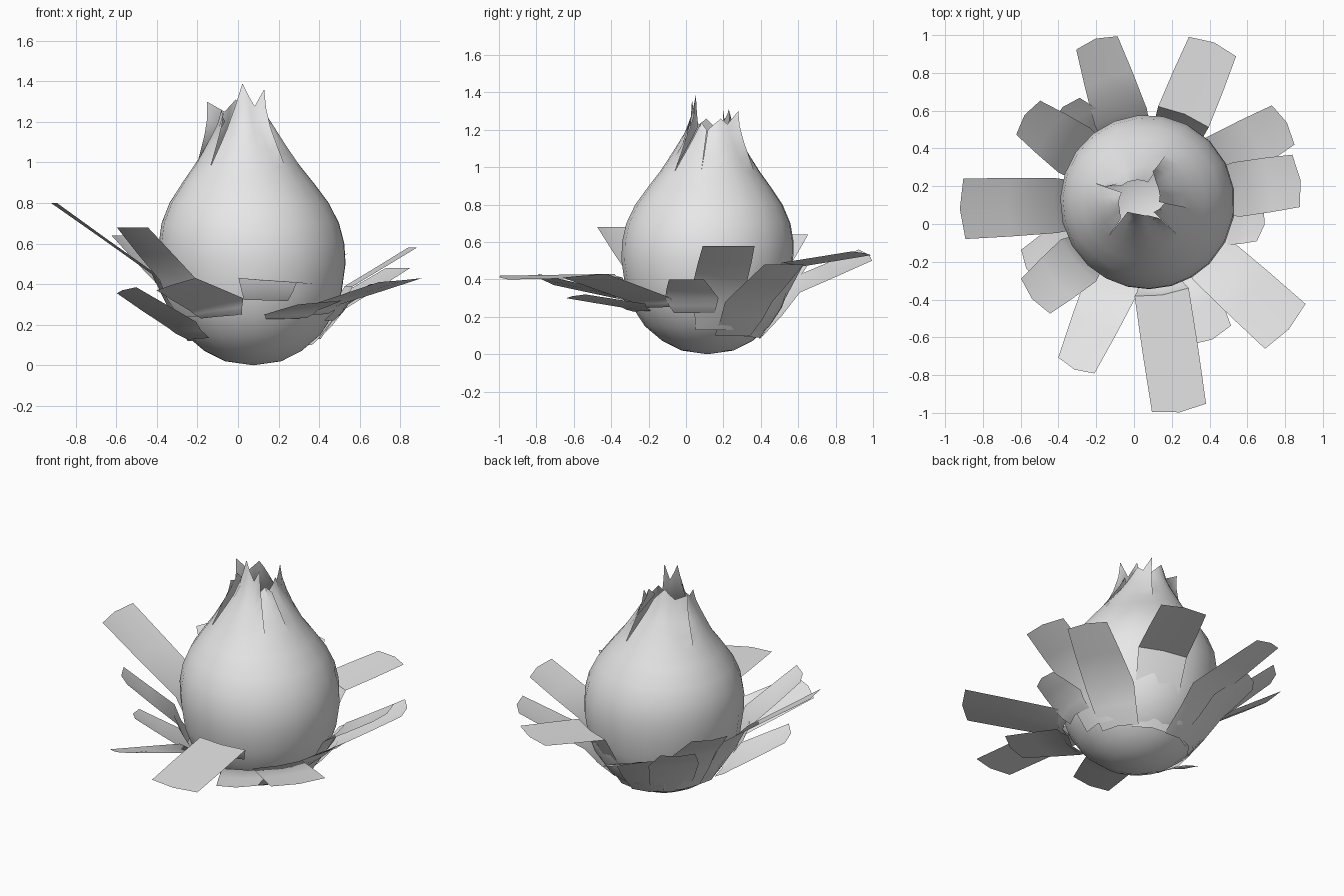
import bpy, bmesh, math
from mathutils import Vector

cube = bpy.data.objects.get("Cube")
if cube:
    bpy.data.objects.remove(cube, do_unlink=True)

grey = bpy.data.materials.new("plain_grey")
grey.use_nodes = True
grey.diffuse_color = (0.8, 0.8, 0.8, 1)
grey.node_tree.nodes["Principled BSDF"].inputs["Base Color"].default_value = (0.8, 0.8, 0.8, 1)

# Bulb profile as (height, radius)
PROFILE = [(0, 0), (0.02, 0.14), (0.07, 0.24), (0.15, 0.335), (0.25, 0.40),
           (0.36, 0.44), (0.5, 0.46), (0.6, 0.46), (0.7, 0.44), (0.8, 0.395),
           (0.9, 0.325), (0.98, 0.265), (1.1, 0.19), (1.2, 0.132), (1.3, 0.1), (1.4, 0.085)]
SPLIT = 0.98


def radius(z):
    for (z0, r0), (z1, r1) in zip(PROFILE, PROFILE[1:]):
        if z <= z1:
            return r0 + (r1 - r0) * (z - z0) / (z1 - z0)
    return PROFILE[-1][1]


def axis(z):
    """Centre line of the bulb, leaning slightly towards the top."""
    t = max(0, (z - 0.5) / 0.9)
    return Vector((0.075 - 0.055 * t, 0.115 + 0.025 * t, z))


def on_bulb(angle, z, offset=0.0):
    r = radius(z) + offset
    return axis(z) + Vector((r * math.cos(angle), r * math.sin(angle), 0))


def add_grid(bm, rows):
    rows = [[bm.verts.new(p) for p in row] for row in rows]
    for a, b in zip(rows, rows[1:]):
        for i in range(len(a) - 1):
            bm.faces.new((a[i], a[i + 1], b[i + 1], b[i]))


def finish(bm, name):
    mesh = bpy.data.meshes.new(name)
    bm.to_mesh(mesh)
    bm.free()
    obj = bpy.data.objects.new(name, mesh)
    bpy.context.collection.objects.link(obj)
    mesh.materials.append(grey)
    bpy.ops.object.select_all(action='DESELECT')
    obj.select_set(True)
    bpy.context.view_layer.objects.active = obj
    bpy.ops.object.shade_smooth_by_angle(angle=math.radians(50))


# Bulb: petals joined below the split, parting and curling above it
# Each petal: start angle, end angle, tip, start edge and end edge heights, end curl, columns
PETALS = [(-133, -45, 1.39, 1.22, 1.36, 0.06, 6), (-45, -10, 1.24, 1.2, 1.2, 0.0, 2),
          (-10, 63, 1.26, 1.2, 1.3, 0.06, 4), (63, 161, 1.31, 1.22, 1.3, 0.09, 6),
          (161, 227, 1.26, 1.2, 1.25, 0.03, 4)]
bm = bmesh.new()
for start, end, tip, start_top, end_top, curl, cols in PETALS:
    us = [2 * i / cols - 1 for i in range(cols + 1)]
    angles = [math.radians(start + (end - start) * (u + 1) / 2) for u in us]
    rows = [[on_bulb(a, z) for a in angles] for z, r in PROFILE if z <= SPLIT]
    for k in range(1, 5):
        t = k / 4
        row = []
        for u, a in zip(us, angles):
            edge = end_top if u == 1 else start_top
            top = tip - (tip - edge) * abs(u)
            # end edges curl outwards, start edges tuck inwards
            offset = curl * t if u == 1 else -0.03 * t * max(0, -u)
            row.append(on_bulb(a, SPLIT + (top - SPLIT) * t, offset))
        rows.append(row)
    add_grid(bm, rows)
bmesh.ops.remove_doubles(bm, verts=bm.verts, dist=0.0005)
bmesh.ops.dissolve_degenerate(bm, edges=bm.edges, dist=0.0005)
bmesh.ops.recalc_face_normals(bm, faces=bm.faces)
finish(bm, "bulb")

# Leaves: end x, end y, end z, end width, bend height, base height, twist
LEAVES = [
    ("left_long", -0.91, 0.08, 0.8, 0.32, 0.45, 0.12, 0.0),
    ("left_front", -0.53, -0.39, 0.68, 0.24, 0.42, 0.24, 0.0),
    ("left_low", -0.56, -0.23, 0.37, 0.2, 0.2, 0.13, 0.03),
    ("left_back", -0.57, 0.57, 0.64, 0.22, 0.4, 0.12, 0.0),
    ("back_short", -0.37, 0.61, 0.5, 0.2, 0.35, 0.1, 0.0),
    ("back_right", -0.2, 0.97, 0.53, 0.23, 0.36, 0.09, 0.06),
    ("back_left", 0.42, 0.95, 0.54, 0.27, 0.48, 0.09, -0.02),
    ("side_back", 0.8, 0.53, 0.48, 0.24, 0.28, 0.1, 0.0),
    ("side_high", 0.87, 0.23, 0.58, 0.28, 0.39, 0.13, 0.0),
    ("side_short", 0.68, 0.0, 0.4, 0.19, 0.3, 0.22, 0.0),
    ("front_left", 0.81, -0.55, 0.42, 0.32, 0.29, 0.25, 0.02),
    ("front_short", 0.41, -0.6, 0.31, 0.24, 0.26, 0.23, 0.02),
    ("front_long", 0.24, -0.985, 0.41, 0.29, 0.42, 0.32, -0.02),
    ("front_right", -0.31, -0.76, 0.4, 0.21, 0.3, 0.24, 0.06),
]
for name, x, y, z, width, bend, base, twist in LEAVES:
    tip = Vector((x, y, z))
    out = tip - axis(0)
    angle = math.atan2(out.y, out.x)
    out = Vector((math.cos(angle), math.sin(angle), 0))
    side = Vector((-out.y, out.x, 0))
    low, mid = on_bulb(angle, base, 0.01), on_bulb(angle, bend, 0.04)
    # centre line with width, centre bulge and twist of each row
    spine = [(low, 0.22, 0.015, 0.3), ((low + mid) / 2 + out * 0.01, 0.26, 0.01, 0.6),
             (mid, 0.29, 0.008, 1), (mid.lerp(tip, 0.5), (0.3 + width) / 2, 0.008, 1),
             (tip, width, 0.012, 1)]
    rows = []
    for p, w, bulge, turn in spine:
        half = side * w / 2 + Vector((0, 0, twist * turn / 2))
        rows.append([p - half - out * bulge, p + out * bulge, p + half - out * bulge])
    bm = bmesh.new()
    add_grid(bm, rows)
    finish(bm, "leaf_" + name)
